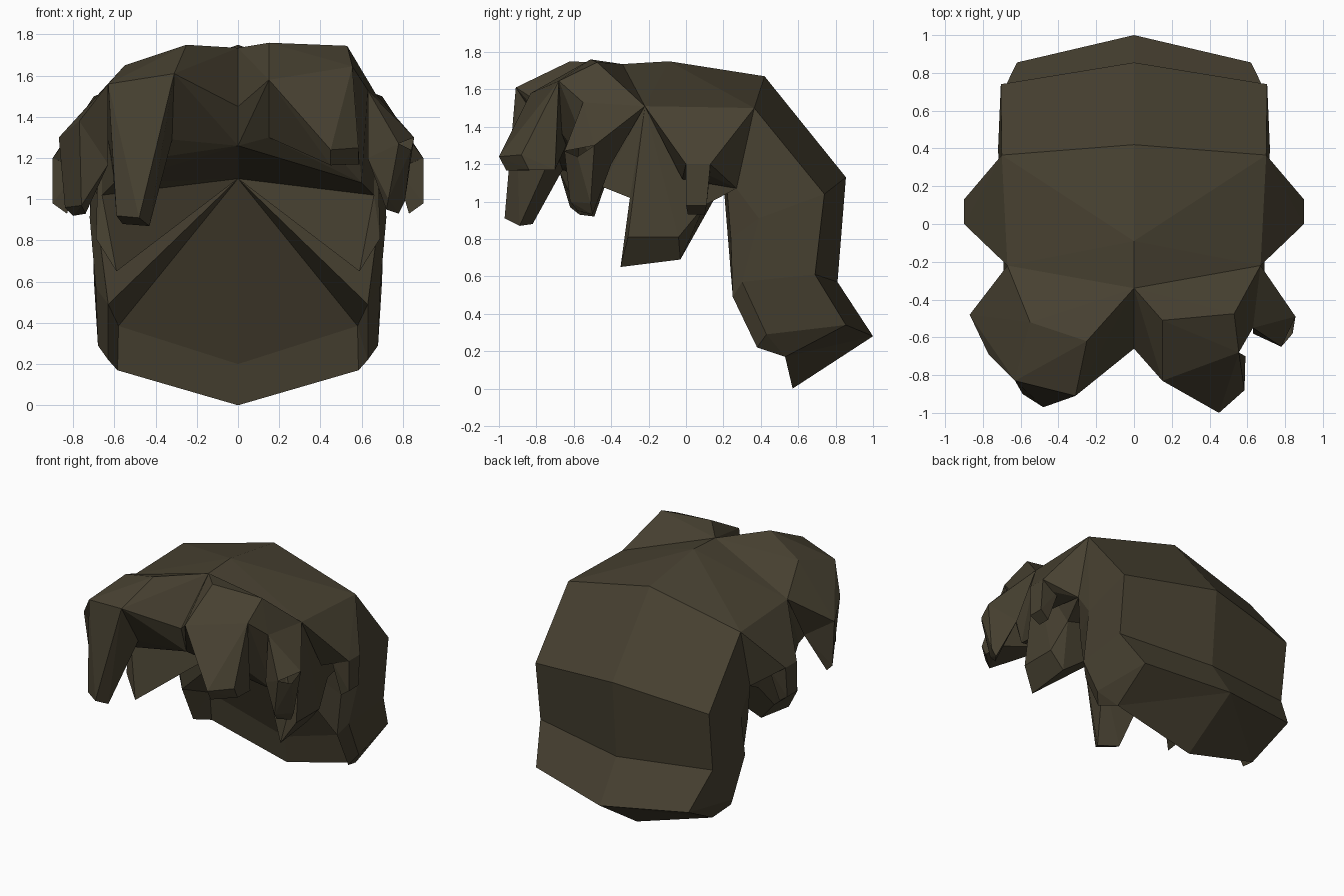
import bpy, bmesh

if "Cube" in bpy.data.objects:
    bpy.data.objects.remove(bpy.data.objects["Cube"])

mat = bpy.data.materials.new("dark_brown_hair")
mat.diffuse_color = (0.064, 0.053, 0.031, 1)
mat.use_nodes = True
mat.node_tree.nodes["Principled BSDF"].inputs["Base Color"].default_value = mat.diffuse_color


def key(p):
    return (round(abs(p[0]), 3), round(p[1], 3), round(p[2], 3))


def finish(name, bm, openings):
    """Face outwards, then drop the faces where parts run into each other."""
    bmesh.ops.recalc_face_normals(bm, faces=bm.faces[:])
    for pts in openings:
        ring = {key(p) for p in pts}
        hidden = [f for f in bm.faces if all(key(v.co) in ring for v in f.verts)]
        bmesh.ops.delete(bm, geom=hidden, context='FACES')
    me = bpy.data.meshes.new(name)
    bm.to_mesh(me)
    bm.free()
    me.materials.append(mat)
    bpy.context.collection.objects.link(bpy.data.objects.new(name, me))


def chunk(name, pts, openings=(), flip=False):
    """Faceted solid stretched over a few corner points."""
    bm = bmesh.new()
    for x, y, z in pts:
        bm.verts.new((-x if flip else x, y, z))
    bmesh.ops.convex_hull(bm, input=bm.verts[:])
    bmesh.ops.delete(bm, geom=[v for v in bm.verts if not v.link_faces], context='VERTS')
    finish(name, bm, openings)


# Cap corners on one half: centre line and underside
C0, C1, C2, C3 = (0, -.34, 1.735), (0, -.09, 1.75), (0, .42, 1.67), (0, .855, 1.13)
C4, C5, C6, C7 = (0, .81, .57), (0, 1, .28), (0, .57, 0), (0, .54, .2)
A, W, N = (0, .20, 1.10), (0, -.6, 1.26), (.6, -.45, 1.08)
# Side line
S0, S2, S3 = (.67, -.22, 1.51), (.70, .365, 1.5), (.705, .74, 1.04)
S4, S5 = (.70, .69, .61), (.62, .855, .34)
# Rim, outside and inside
D2, D3, D4, D6 = (.71, .27, 1.07), (.72, .39, .91), (.69, .30, .57), (.68, .43, .29)
E2, E3, E4, E5 = (.66, .22, 1.05), (.67, .24, .80), (.63, .25, .49), (.63, .38, .22)
I5, B6 = (.58, .50, .385), (.585, .53, .17)
# Sideburn
Q, M1, M2 = (.66, -.30, 1.02), (.69, -.31, .81), (.69, -.04, .81)
U1, U2, V = (.59, -.35, .65), (.59, -.03, .69), (.66, .10, .98)

crown = [(C0, S0, C1), (C1, S0, S2), (C1, S2, C2), (C2, S2, S3, C3),
         (C3, S3, S4, C4), (C4, S4, S5, C5)]
side_wall = [(S2, D2, D3), (S2, D3, S3), (S3, D3, D4, S4), (S4, D4, D6, S5)]
nape = [(B6, C6, C5), (B6, C5, S5), (B6, S5, D6), (D6, E5, B6),
        (C7, I5, B6, C6), (E4, I5, E5), (I5, B6, E5)]
rim = [(D2, E2, E3, D3), (D3, E3, E4, D4), (D4, E4, E5, D6)]
sideburn = [(S0, Q, M1), (S0, M1, M2), (S0, M2, V), (S0, V, D2), (S0, D2, S2),
            (M1, U1, U2, M2), (Q, U1, M1), (M2, U2, V), (V, E2, D2)]
front = [(C0, S0, W), (S0, N, W), (S0, Q, N)]
# Inside is a fan around one point
edge = [W, N, Q, U1, U2, V, E2, E3, E4, I5, C7]
inside = [(A, p, q) for p, q in zip(edge, edge[1:])]

bm = bmesh.new()
for s in (1, -1):
    for face in crown + side_wall + nape + rim + sideburn + front + inside:
        bm.faces.new([bm.verts.new((s * x, y, z)) for x, y, z in face])
bmesh.ops.remove_doubles(bm, verts=bm.verts[:], dist=.0005)
finish("hair_cap", bm, [(C0, S0, W, N), (S0, D2, S2)])

# Flared locks over the ears, on both sides
root = [S0, S2, D2, (.69, -.02, 1.12), (.64, .22, 1.07), (.6, -.02, 1.15)]
for side, flip in (("right", False), ("left", True)):
    chunk(side + "_ear_flare", root + [(.9, 0, 1.2), (.9, .13, 1.2)], [root], flip)
    top = [(.9, 0, 1.2), (.9, .13, 1.2), (.76, 0, 1.17), (.76, .13, 1.17)]
    chunk(side + "_ear_lock_tip", top + [
        (.9, 0, .98), (.9, .11, .98), (.83, .01, .93), (.83, .1, .93)], [top], flip)

# Right fringe: root and swept tip
F1, F2, V0 = (.15, -.83, 1.58), (.555, -.68, 1.645), (0, -.66, 1.45)
H1, H2, K = (.15, -.64, 1.3), (.59, -.7, 1.17), (.63, -.55, 1.53)
chunk("right_fringe_root", [
    C0, (.15, -.51, 1.76), (.53, -.475, 1.745), S0, F1, F2, V0, W, H1, K, N],
    [(C0, S0, W, N, V0)])
chunk("right_fringe_tip", [
    F1, F2, H1, H2, (.45, -1, 1.24), (.585, -.88, 1.25), (.45, -.96, 1.165),
    (.585, -.84, 1.17)])

# Right temple lock
knee = [(.855, -.49, 1.3), (.84, -.58, 1.24), (.78, -.65, 1.27),
        (.63, -.58, 1.2), (.68, -.4, 1.2)]
root = [S0, K, (.52, -.5, 1.4), (.52, -.22, 1.35)]
chunk("right_temple_root", knee + root, [knee, root + knee[3:]])
chunk("right_temple_tip", knee + [
    (.81, -.51, .99), (.73, -.62, 1.0), (.72, -.58, .95), (.78, -.5, .93)], [knee])

# Left fringe: root and long hanging tip
G1, G2, G3, G4 = (-.25, -.62, 1.75), (-.31, -.91, 1.61), (-.63, -.83, 1.56), (-.55, -.52, 1.65)
L0, LN = (-.67, -.22, 1.51), (-.6, -.45, 1.08)
J1, J2 = (-.32, -.70, 1.29), (-.61, -.66, 1.17)
seam = [G2, G3, J1, J2]
chunk("left_fringe_root", seam + [C0, G1, G4, L0, V0, W, LN],
      [(C0, L0, W, LN, V0), seam])
chunk("left_fringe_tip", seam + [
    (-.48, -.97, .91), (-.59, -.9, .92), (-.43, -.89, .87), (-.56, -.82, .88)], [seam])

# Left temple lock
knee = [(-.87, -.48, 1.3), (-.77, -.69, 1.38), (-.63, -.68, 1.17), (-.68, -.4, 1.18)]
root = [G4, G3, L0, (-.52, -.3, 1.35)]
chunk("left_temple_root", knee + root, [knee, root + knee[2:]])
chunk("left_temple_tip", knee + [
    (-.84, -.5, .96), (-.76, -.62, .97), (-.74, -.57, .93), (-.8, -.49, .92)], [knee])
